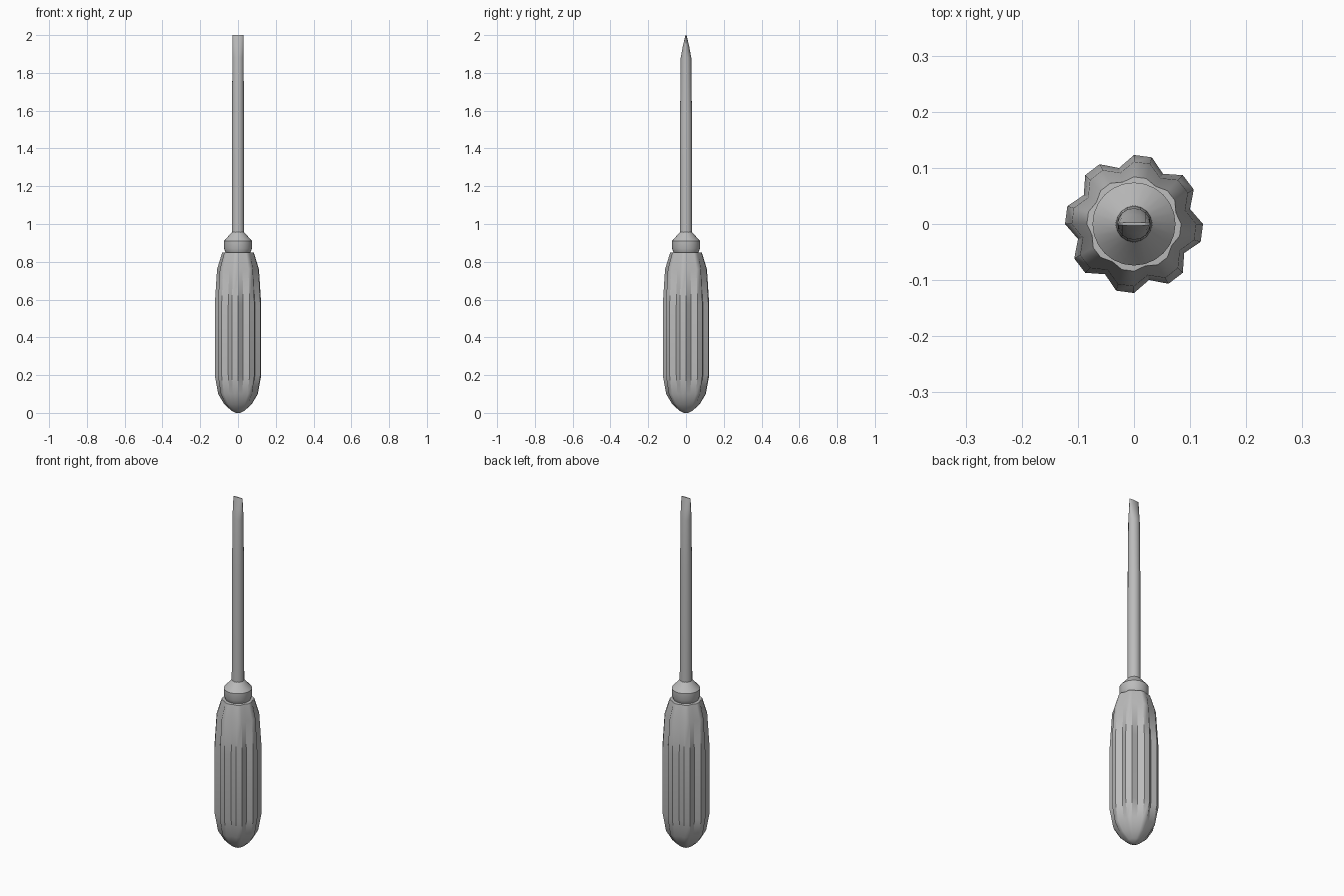
import bpy, bmesh, math

if "Cube" in bpy.data.objects:
    bpy.data.objects.remove(bpy.data.objects["Cube"])

steel = bpy.data.materials.new("plain_grey")
steel.diffuse_color = (0.5, 0.5, 0.5, 1)
steel.use_nodes = True
steel.node_tree.nodes["Principled BSDF"].inputs["Base Color"].default_value = steel.diffuse_color


def loft(name, rings, angle):
    """Skin a stack of equal-length rings and cap both ends."""
    bm = bmesh.new()
    rows = [[bm.verts.new(p) for p in ring] for ring in rings]
    n = len(rows[0])
    for a, b in zip(rows, rows[1:]):
        for i in range(n):
            j = (i + 1) % n
            bm.faces.new((a[i], a[j], b[j], b[i]))
    bm.faces.new(rows[0][::-1])
    bm.faces.new(rows[-1])
    mesh = bpy.data.meshes.new(name)
    bm.to_mesh(mesh)
    bm.free()
    ob = bpy.data.objects.new(name, mesh)
    bpy.context.collection.objects.link(ob)
    mesh.materials.append(steel)
    bpy.ops.object.select_all(action='DESELECT')
    ob.select_set(True)
    bpy.context.view_layer.objects.active = ob
    bpy.ops.object.shade_smooth_by_angle(angle=math.radians(angle))
    return ob


def ring(n, z, rx, ry=None, groove=0.0):
    """Ellipse ring; groove pulls in every third point."""
    ry = rx if ry is None else ry
    pts = []
    for i in range(n):
        t = 2 * math.pi * i / n
        k = 1 - groove if i % 3 == 1 else 1
        pts.append((rx * k * math.cos(t), ry * k * math.sin(t), z))
    return pts


# Fluted handle: height, radius, groove depth
handle = [(0.0, 0.012, 0.0), (0.012, 0.035, 0.03), (0.045, 0.072, 0.08),
          (0.10, 0.105, 0.13), (0.20, 0.123, 0.16), (0.57, 0.123, 0.16),
          (0.76, 0.111, 0.15), (0.848, 0.084, 0.08), (0.85, 0.06, 0.0)]
loft("handle", [ring(24, z, r, groove=g) for z, r, g in handle], 40)

# Collar between handle and shaft
collar = [(0.84, 0.062), (0.855, 0.068), (0.87, 0.074), (0.91, 0.074),
          (0.955, 0.034), (0.96, 0.03)]
loft("collar", [ring(24, z, r) for z, r in collar], 30)

# Round shaft flattening into a chisel tip: height, x radius, y radius
shaft = [(0.94, 0.033, 0.033), (1.58, 0.032, 0.032), (1.60, 0.031, 0.031),
         (1.88, 0.030, 0.028), (1.94, 0.030, 0.017), (2.0, 0.030, 0.003)]
loft("shaft", [ring(16, z, a, b) for z, a, b in shaft], 35)
